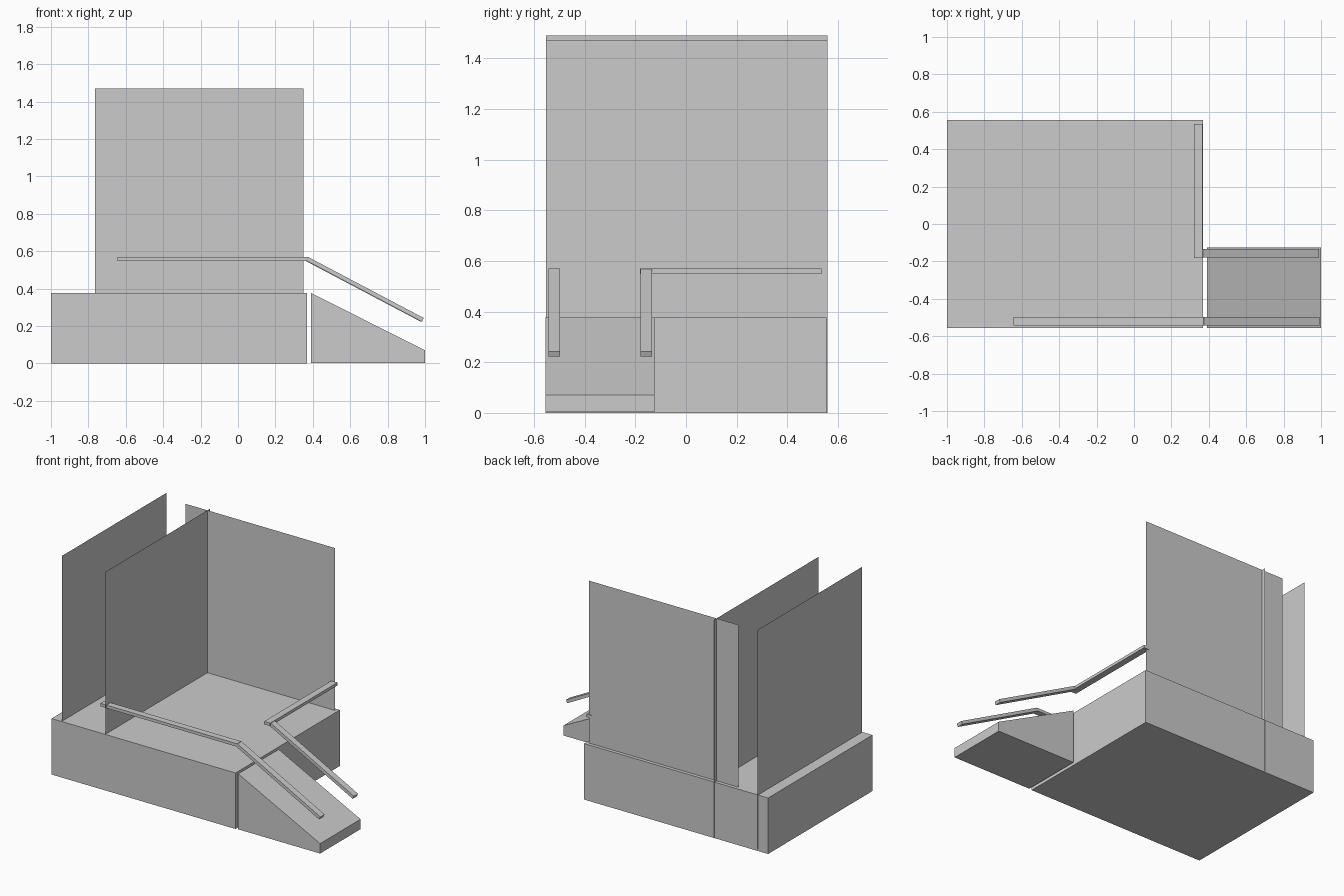
import bpy
import bmesh

if "Cube" in bpy.data.objects:
    bpy.data.objects.remove(bpy.data.objects["Cube"])


def add_object(name, bm):
    bmesh.ops.recalc_face_normals(bm, faces=bm.faces)
    mesh = bpy.data.meshes.new(name)
    bm.to_mesh(mesh)
    bm.free()
    obj = bpy.data.objects.new(name, mesh)
    bpy.context.collection.objects.link(obj)
    return obj


def side_prism(name, profile, y0, y1):
    """Extrude an (x, z) outline from y0 to y1."""
    bm = bmesh.new()
    face = bm.faces.new([bm.verts.new((x, y0, z)) for x, z in profile])
    ext = bmesh.ops.extrude_face_region(bm, geom=[face])
    verts = [g for g in ext["geom"] if isinstance(g, bmesh.types.BMVert)]
    bmesh.ops.translate(bm, verts=verts, vec=(0, y1 - y0, 0))
    return add_object(name, bm)


def box(name, x0, x1, y0, y1, z0, z1):
    return side_prism(name, [(x0, z0), (x1, z0), (x1, z1), (x0, z1)], y0, y1)


def sheet(name, corners):
    bm = bmesh.new()
    bm.faces.new([bm.verts.new(c) for c in corners])
    return add_object(name, bm)


# Raised platform and access ramp
box("platform", -1.0, 0.37, -0.555, 0.555, 0.0, 0.377)
side_prism("ramp", [(0.39, 0.003), (1.0, 0.003), (1.0, 0.07), (0.39, 0.377)], -0.555, -0.125)

# Zero-thickness wall panels: two across the platform, one along the back
for name, x, z0, z1 in (("outer_side_wall", -0.925, 0.015, 1.49),
                        ("inner_side_wall", -0.60, 0.0, 1.47)):
    sheet(name, [(x, -0.553, z0), (x, 0.558, z0), (x, 0.558, z1), (x, -0.553, z1)])
y = 0.532
sheet("back_wall", [(-0.765, y, 0.377), (0.35, y, 0.377), (0.35, y, 1.47), (-0.765, y, 1.47)])

# Level handrails
box("front_level_rail", -0.645, 0.372, -0.542, -0.498, 0.549, 0.569)
box("side_level_rail", 0.322, 0.367, -0.182, 0.535, 0.549, 0.569)

# Sloping handrails on both sides of the ramp
slope = [(0.366, 0.549), (0.984, 0.223), (0.993, 0.243), (0.375, 0.569)]
side_prism("front_ramp_rail", slope, -0.542, -0.498)
side_prism("rear_ramp_rail", [(x - 0.005, z - 0.001) for x, z in slope], -0.179, -0.135)
